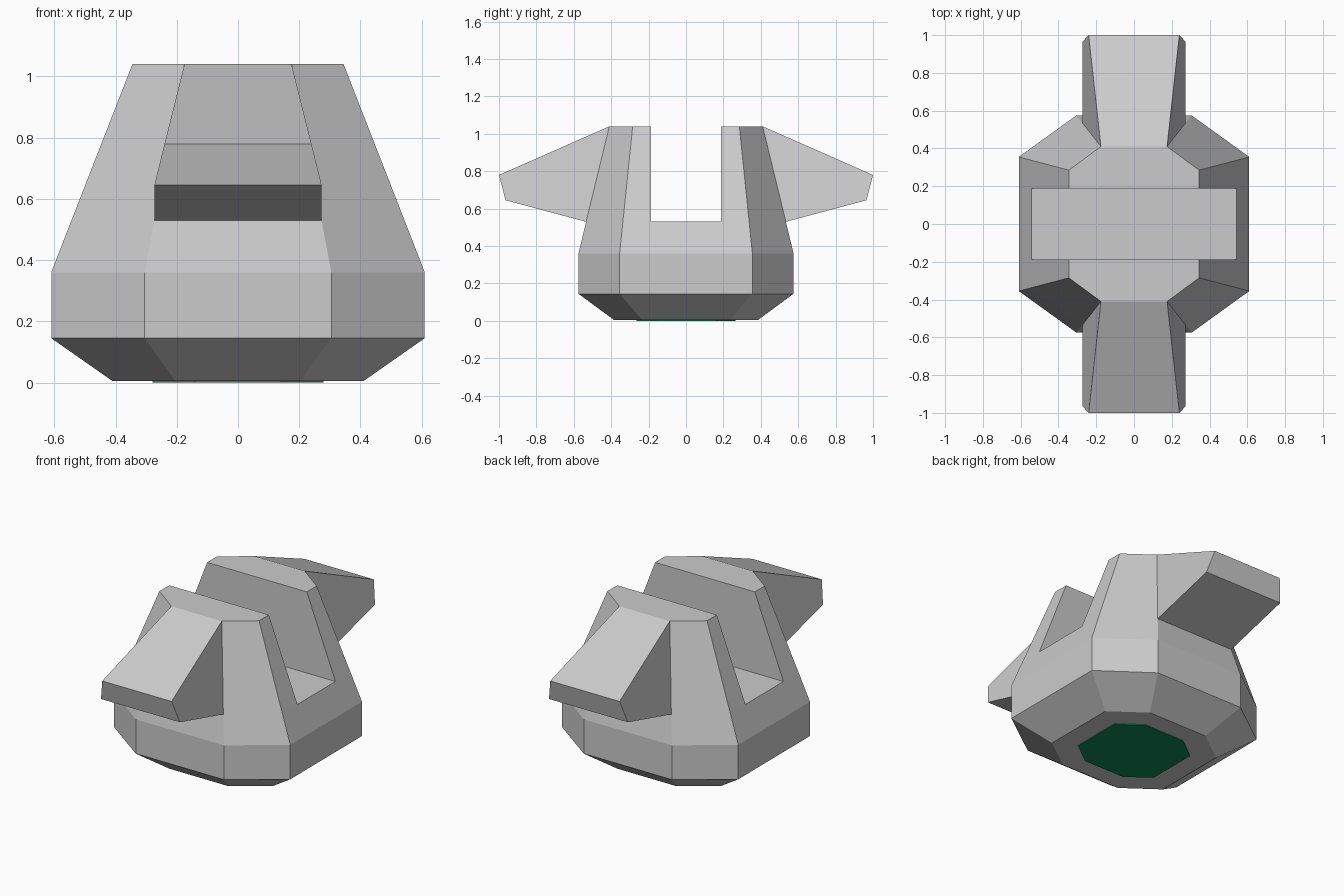
import bpy, bmesh

if "Cube" in bpy.data.objects:
    bpy.data.objects.remove(bpy.data.objects["Cube"])


def octagon(x_outer, x_inner, y_outer, y_inner, z):
    """Eight corners, counter-clockwise, starting with the front side."""
    quarter = [(x_inner, y_outer), (x_outer, y_inner)]
    a, b = quarter
    pts = [(-a[0], -a[1]), (a[0], -a[1]), (b[0], -b[1]), (b[0], b[1]),
           (a[0], a[1]), (-a[0], a[1]), (-b[0], b[1]), (-b[0], -b[1])]
    return [(x, y, z) for x, y in pts]


def loft(bm, sections):
    """Capped skin through the sections; returns the side faces by band."""
    rings = [[bm.verts.new(p) for p in s] for s in sections]
    bm.faces.new(rings[0][::-1])
    bands = []
    for low, high in zip(rings, rings[1:]):
        n = len(low)
        bands.append([bm.faces.new((low[i], low[(i + 1) % n],
                                    high[(i + 1) % n], high[i])) for i in range(n)])
    bm.faces.new(rings[-1])
    return bands


def add_object(name, bm):
    bmesh.ops.recalc_face_normals(bm, faces=bm.faces[:])
    mesh = bpy.data.meshes.new(name)
    bm.to_mesh(mesh)
    bm.free()
    obj = bpy.data.objects.new(name, mesh)
    bpy.context.collection.objects.link(obj)
    return obj


# Faceted body, tapering above the belt
bm = bmesh.new()
bands = loft(bm, [
    octagon(0.41, 0.205, 0.385, 0.235, 0.005),
    octagon(0.61, 0.305, 0.575, 0.355, 0.145),
    octagon(0.61, 0.305, 0.575, 0.355, 0.36),
    octagon(0.544, 0.2725, 0.534, 0.3375, 0.53),
    octagon(0.345, 0.175, 0.41, 0.285, 1.04),
])

# Snouts pulled out of the upper front and back faces
for face, side in ((bands[-1][0], -1), (bands[-1][4], 1)):
    new = bmesh.ops.extrude_discrete_faces(bm, faces=[face])["faces"][0]
    for v in new.verts:
        s = 1 if v.co.x > 0 else -1
        if v.co.z > 0.8:
            v.co = (s * 0.24, side * 1.0, 0.78)
        else:
            v.co = (s * 0.273, side * 0.965, 0.645)
body = add_object("body", bm)

# Slot across the top
bm = bmesh.new()
bmesh.ops.create_cube(bm, size=1)
bmesh.ops.scale(bm, vec=(2, 0.376, 1), verts=bm.verts)
bmesh.ops.translate(bm, vec=(0, 0, 1.032), verts=bm.verts)
cutter = add_object("slot_cutter", bm)
cutter.hide_render = True
cutter.display_type = 'WIRE'
slot = body.modifiers.new("slot", 'BOOLEAN')
slot.operation = 'DIFFERENCE'
slot.solver = 'EXACT'
slot.object = cutter

# Felt pad underneath
bm = bmesh.new()
loft(bm, [octagon(0.28, 0.14, 0.265, 0.16, z) for z in (0, 0.012)])
pad = add_object("base_pad", bm)
felt = bpy.data.materials.new("green_felt")
felt.diffuse_color = (0.005, 0.25, 0.10, 1)
felt.use_nodes = True
felt.node_tree.nodes["Principled BSDF"].inputs["Base Color"].default_value = felt.diffuse_color
pad.data.materials.append(felt)
